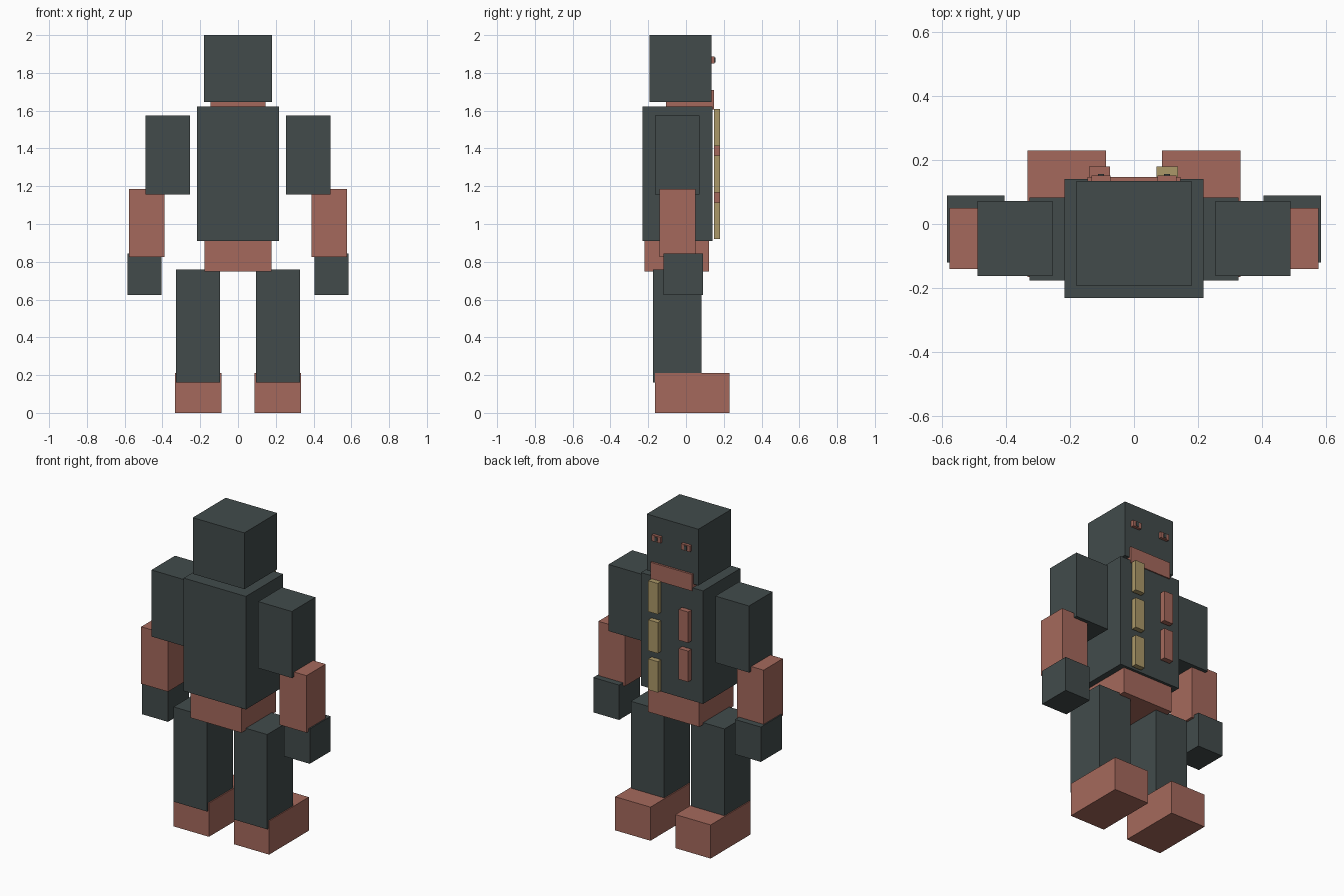
import bpy
import bmesh

if "Cube" in bpy.data.objects:
    bpy.data.objects.remove(bpy.data.objects["Cube"])


def material(name, color):
    m = bpy.data.materials.new(name)
    m.diffuse_color = (*color, 1.0)
    m.use_nodes = True
    m.node_tree.nodes["Principled BSDF"].inputs["Base Color"].default_value = m.diffuse_color
    return m


slate = material("dark slate", (0.054, 0.071, 0.071))
rose = material("dusty rose", (0.376, 0.141, 0.107))
sand = material("sand yellow", (0.407, 0.314, 0.138))


def box(name, x, y, z, mat):
    """Box from (min, max) ranges along each axis."""
    bm = bmesh.new()
    bmesh.ops.create_cube(bm, size=1.0)
    for v in bm.verts:
        for i, (lo, hi) in enumerate((x, y, z)):
            v.co[i] = (lo + hi) / 2 + v.co[i] * (hi - lo)
    mesh = bpy.data.meshes.new(name)
    bm.to_mesh(mesh)
    bm.free()
    mesh.materials.append(mat)
    obj = bpy.data.objects.new(name, mesh)
    bpy.context.collection.objects.link(obj)
    return obj


def pair(name, x, y, z, mat):
    """Same box on both sides of the body."""
    box(name + "_right", x, y, z, mat)
    box(name + "_left", (-x[1], -x[0]), y, z, mat)


# Head, neck with mouth plate poking out of the face, torso, pelvis
box("head", (-0.18, 0.18), (-0.194, 0.134), (1.645, 2.0), slate)
box("neck_and_mouth", (-0.145, 0.145), (-0.105, 0.147), (1.605, 1.71), rose)
box("torso", (-0.217, 0.217), (-0.231, 0.14), (0.91, 1.623), slate)
box("pelvis", (-0.178, 0.178), (-0.22, 0.123), (0.748, 0.95), rose)

# Eyes with small pupils
pair("eye", (0.073, 0.133), (0.12, 0.152), (1.85, 1.888), rose)
pair("pupil", (0.094, 0.112), (0.14, 0.156), (1.856, 1.882), slate)

# Arms
pair("upper_arm", (0.255, 0.49), (-0.163, 0.072), (1.155, 1.575), slate)
pair("forearm", (0.39, 0.577), (-0.141, 0.05), (0.825, 1.185), rose)
pair("hand", (0.405, 0.585), (-0.12, 0.089), (0.623, 0.843), slate)

# Legs
pair("leg", (0.094, 0.327), (-0.176, 0.083), (0.162, 0.76), slate)
pair("foot", (0.087, 0.333), (-0.165, 0.23), (0.0, 0.212), rose)

# Chest bars: three on one side, two on the other
for i in range(3):
    z = 0.92 + i * 0.2465
    box(f"sand_chest_bar_{i + 1}", (0.071, 0.138), (0.147, 0.18), (z, z + 0.195), sand)
for i in range(2):
    z = 1.043 + i * 0.2465
    box(f"rose_chest_bar_{i + 1}", (-0.141, -0.075), (0.147, 0.18), (z, z + 0.195), rose)
